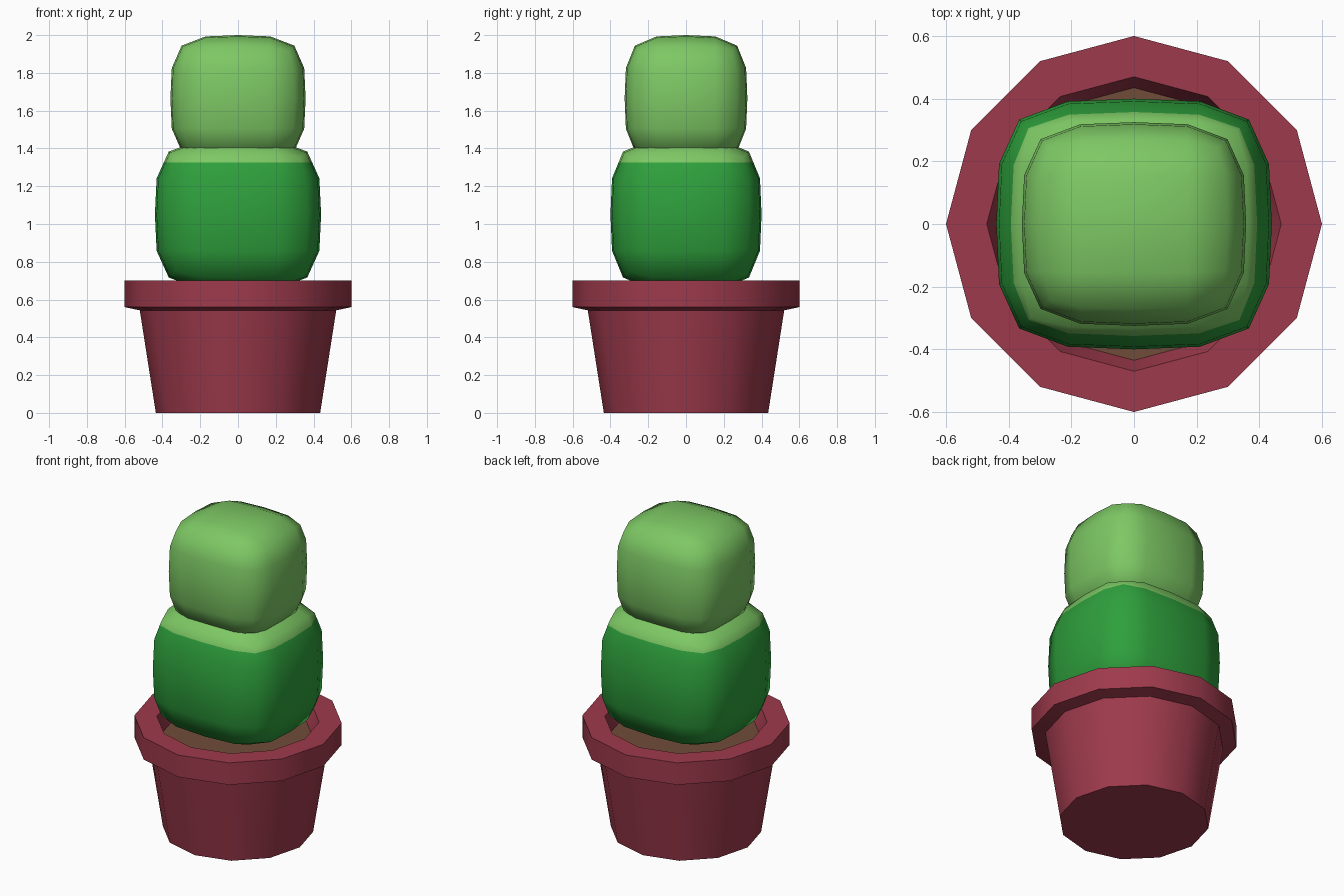
import bpy, bmesh, math
from mathutils import Vector

if "Cube" in bpy.data.objects:
    bpy.data.objects.remove(bpy.data.objects["Cube"])


def material(name, rgb):
    m = bpy.data.materials.new(name)
    lin = [((c / 255 + 0.055) / 1.055) ** 2.4 for c in rgb]
    m.diffuse_color = (*lin, 1)
    m.use_nodes = True
    m.node_tree.nodes["Principled BSDF"].inputs["Base Color"].default_value = m.diffuse_color
    return m


MAROON = material("maroon clay", (158, 58, 76))
SOIL = material("brown soil", (112, 76, 56))
GREEN = material("dark green", (46, 160, 60))
LIME = material("light green", (125, 200, 100))


def finish(bm, name, mats, angle):
    me = bpy.data.meshes.new(name)
    bmesh.ops.recalc_face_normals(bm, faces=bm.faces)
    bm.to_mesh(me)
    bm.free()
    ob = bpy.data.objects.new(name, me)
    bpy.context.collection.objects.link(ob)
    for m in mats:
        me.materials.append(m)
    bpy.ops.object.select_all(action='DESELECT')
    bpy.context.view_layer.objects.active = ob
    ob.select_set(True)
    bpy.ops.object.shade_smooth_by_angle(angle=math.radians(angle))
    return ob


# Pot: twelve-sided lathe profile, capped below by the base and inside by soil
def make_pot():
    profile = [(0.435, 0), (0.52, 0.543), (0.6, 0.56), (0.6, 0.7), (0.47, 0.7), (0.435, 0.6)]
    n = 12
    bm = bmesh.new()
    rings = [[bm.verts.new((r * math.sin(i * math.tau / n), r * math.cos(i * math.tau / n), z))
              for i in range(n)] for r, z in profile]
    for a, b in zip(rings, rings[1:]):
        for i in range(n):
            j = (i + 1) % n
            bm.faces.new((a[i], a[j], b[j], b[i]))
    bm.faces.new(rings[0])
    bm.faces.new(rings[-1]).material_index = 1
    finish(bm, "pot", [MAROON, SOIL], 40)


# Cactus segment: a 2x2x2 box rounded by one subdivision level
def make_segment(name, half, z, mats, cap_z=None):
    bm = bmesh.new()
    bmesh.ops.create_cube(bm, size=2)
    bmesh.ops.subdivide_edges(bm, edges=bm.edges[:], cuts=1, use_grid_fill=True)
    for v in bm.verts:
        v.co = Vector((v.co.x * half[0], v.co.y * half[1], v.co.z * half[2] + z))
    ob = finish(bm, name, mats, 180)
    sub = ob.modifiers.new("round", 'SUBSURF')
    sub.levels = sub.render_levels = 1
    bpy.ops.object.modifier_apply(modifier=sub.name)
    # Light cap: cut level and recolour everything above
    if cap_z is not None:
        bm = bmesh.new()
        bm.from_mesh(ob.data)
        bmesh.ops.bisect_plane(bm, geom=bm.verts[:] + bm.edges[:] + bm.faces[:],
                               plane_co=(0, 0, cap_z), plane_no=(0, 0, 1))
        for f in bm.faces:
            f.smooth = True
            f.material_index = 1 if f.calc_center_median().z > cap_z else 0
        bm.to_mesh(ob.data)
        bm.free()


make_pot()
make_segment("lower_cactus", (0.44, 0.40, 0.40), 1.05, [GREEN, LIME], 1.325)
make_segment("upper_cactus", (0.358, 0.325, 0.335), 1.665, [LIME])
